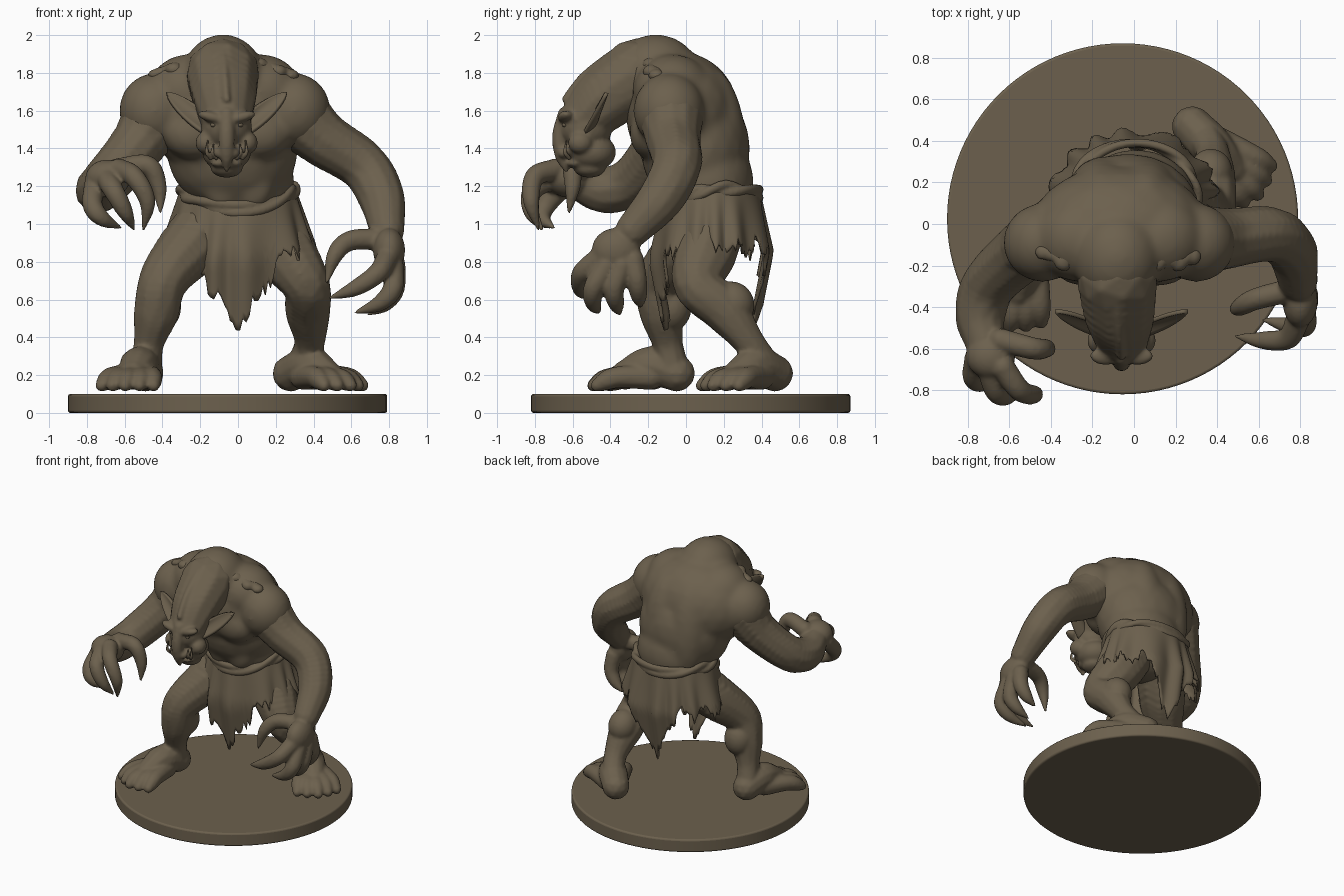
import bpy, bmesh, math, random
from mathutils import Vector, Matrix

random.seed(4)
if "Cube" in bpy.data.objects:
    bpy.data.objects.remove(bpy.data.objects["Cube"])

clay = bpy.data.materials.new("brown_clay")
clay.use_nodes = True
clay.diffuse_color = (.15, .118, .075, 1)
clay.node_tree.nodes["Principled BSDF"].inputs["Base Color"].default_value = clay.diffuse_color


def unit_ball(detail):
    """Points and faces of a ball, made once and copied for every lump."""
    bm = bmesh.new()
    bmesh.ops.create_icosphere(bm, subdivisions=detail, radius=1)
    shape = [v.co.copy() for v in bm.verts], [[v.index for v in f.verts] for f in bm.faces]
    bm.free()
    return shape


COARSE, FINE = unit_ball(2), unit_ball(3)


def finish(name, bm):
    """Turn a bmesh into a smooth, coloured object."""
    mesh = bpy.data.meshes.new(name)
    bm.to_mesh(mesh)
    bm.free()
    mesh.materials.append(clay)
    mesh.shade_smooth()
    ob = bpy.data.objects.new(name, mesh)
    bpy.context.collection.objects.link(ob)
    return ob


def blend(ob, voxel, passes):
    """Melt overlapping lumps into one skin."""
    rem = ob.modifiers.new("skin", "REMESH")
    rem.mode = "VOXEL"
    rem.voxel_size = voxel
    rem.use_smooth_shade = True
    smooth = ob.modifiers.new("soften", "SMOOTH")
    smooth.factor = .5
    smooth.iterations = passes


def ball(bm, centre, radii, tilt=0, axis="X", shape=FINE):
    m = Matrix.Translation(centre) @ Matrix.Rotation(tilt, 4, axis) @ Matrix.Diagonal((*radii, 1))
    verts = [bm.verts.new(m @ co) for co in shape[0]]
    for face in shape[1]:
        bm.faces.new([verts[i] for i in face])


def tube(bm, points):
    """Chain of balls along a spline; each point is x, y, z, radius."""
    p = [Vector(q) for q in points]
    p = [p[0] * 2 - p[1]] + p + [p[-1] * 2 - p[-2]]
    for a, b, c, d in zip(p, p[1:], p[2:], p[3:]):
        steps = max(2, int((c - b).xyz.length / (.25 * max(.02, min(b.w, c.w)))))
        for i in range(steps + 1):
            t = i / steps
            q = (b * 2 + (c - a) * t + (a * 2 - b * 5 + c * 4 - d) * t ** 2
                 + (b * 3 - a - c * 3 + d) * t ** 3) / 2
            ball(bm, q.xyz, [max(q.w, .006)] * 3, shape=COARSE)


def finger(bm, *joints):
    """Thick knuckled finger that ends in a claw."""
    tube(bm, [(*j, r) for j, r in zip(joints, (.06, .055, .044, .01))])


def foot(bm, x, y, angle):
    """Heel, arch and five fanned toes."""
    def at(dist, turn, z, r):
        a = angle + turn
        return (x + dist * math.cos(a), y + dist * math.sin(a), z, r)
    tube(bm, [at(0, 0, .21, .1), at(.14, 0, .25, .105), at(.28, 0, .2, .08)])
    for k in range(-2, 3):
        reach = .455 - .015 * abs(k)
        tube(bm, [at(.14, k * .15, .19, .07), at(.3, k * .17, .19, .06),
                  at(reach - .06, k * .17, .175, .055), at(reach, k * .17, .145, .034)])


def sheet(name, fn, nu, nv, thick):
    """Thin surface from a function of two parameters."""
    bm = bmesh.new()
    rows = [[bm.verts.new(fn(i / nu, j / nv)) for j in range(nv + 1)] for i in range(nu + 1)]
    for r, s in zip(rows, rows[1:]):
        for j in range(nv):
            bm.faces.new((r[j], s[j], s[j + 1], r[j + 1]))
    bmesh.ops.remove_doubles(bm, verts=bm.verts, dist=.0005)
    bmesh.ops.recalc_face_normals(bm, faces=bm.faces)
    ob = finish(name, bm)
    solid = ob.modifiers.new("thickness", "SOLIDIFY")
    solid.thickness = thick
    solid.offset = 0


# Round base
bm = bmesh.new()
bmesh.ops.create_cone(bm, cap_ends=True, segments=96, radius1=.845, radius2=.845, depth=.1,
                      matrix=Matrix.Translation((-.055, .025, .05)))
base = finish("round_base", bm)
bevel = base.modifiers.new("edge", "BEVEL")
bevel.width = .012
bevel.segments = 3
bevel.limit_method = "ANGLE"
bpy.context.view_layer.objects.active = base
base.select_set(True)
bpy.ops.object.shade_smooth_by_angle()
base.select_set(False)

# Torso: broad back, hump, shoulders and chest
torso = bmesh.new()
ball(torso, (0, .13, 1.06), (.27, .22, .18))
ball(torso, (.01, .11, 1.22), (.29, .25, .27))
ball(torso, (-.03, .05, 1.4), (.35, .29, .34))
ball(torso, (-.07, -.02, 1.58), (.43, .3, .33))
ball(torso, (-.08, -.16, 1.8), (.21, .23, .205))
for side in (-1, 1):
    ball(torso, (-.06 + side * .17, -.18, 1.48), (.17, .12, .14))
    ball(torso, (-.05 + side * .1, .17, 1.45), (.16, .15, .38), .1)
    ball(torso, (-.07 + side * .19, -.07, 1.7), (.22, .21, .2))
    ball(torso, (-.07 + side * .37, -.09, 1.6), (.19, .19, .2))
    ball(torso, (side * .08, -.09, 1.22), (.11, .07, .15))
blend(finish("torso", torso), .02, 9)

# Neck with crest and a row of shoulder tufts
body = bmesh.new()
tube(body, [(-.08, -.26, 1.785, .2), (-.07, -.42, 1.67, .175), (-.06, -.54, 1.55, .135)])
tube(body, [(-.08, -.2, 1.985, .014), (-.08, -.36, 1.915, .025), (-.07, -.54, 1.785, .022),
            (-.06, -.64, 1.66, .02)])
for i in range(22):
    t = i / 10.5 - 1
    size = random.uniform(.025, .04)
    ball(body, (-.08 + .36 * t, -.13 - random.uniform(0, .06), 1.95 - .13 * abs(t) - size),
         (size * 1.3, size * 1.3, size))

# Head
ball(body, (-.06, -.53, 1.51), (.135, .14, .13))
ball(body, (-.06, -.5, 1.38), (.13, .13, .1))
ball(body, (-.06, -.51, 1.295), (.085, .085, .05))
ball(body, (-.06, -.6, 1.385), (.1, .06, .035))
ball(body, (-.06, -.58, 1.32), (.085, .055, .025))
tube(body, [(-.06, -.64, 1.58, .042), (-.06, -.665, 1.47, .045), (-.06, -.66, 1.37, .038),
            (-.06, -.635, 1.285, .014)])
for side in (-1, 1):
    ball(body, (-.06 + side * .075, -.635, 1.565), (.08, .045, .03), side * -.25, "Y")
    ball(body, (-.06 + side * .11, -.56, 1.43), (.055, .065, .06))
    ball(body, (-.06 + side * .035, -.65, 1.375), (.035, .03, .028))

# Arms
tube(body, [(-.44, -.08, 1.57, .18), (-.53, -.13, 1.42, .15), (-.69, -.28, 1.23, .135),
            (-.74, -.43, 1.18, .125), (-.72, -.57, 1.22, .095)])
ball(body, (-.69, -.63, 1.24), (.12, .12, .1), -.3)
finger(body, (-.64, -.56, 1.29), (-.48, -.6, 1.31), (-.42, -.6, 1.2), (-.41, -.62, 1.06))
finger(body, (-.63, -.69, 1.29), (-.55, -.8, 1.25), (-.48, -.82, 1.12), (-.5, -.78, .97))
finger(body, (-.7, -.69, 1.25), (-.66, -.81, 1.18), (-.6, -.82, 1.07), (-.55, -.76, .97))
finger(body, (-.76, -.65, 1.2), (-.77, -.74, 1.1), (-.72, -.76, 1.03), (-.62, -.7, .98))
tube(body, [(.3, -.08, 1.59, .18), (.45, -.07, 1.45, .15), (.66, -.05, 1.31, .135),
            (.76, -.13, 1.14, .125), (.79, -.28, .97, .095)])
ball(body, (.8, -.37, .86), (.085, .13, .12))
finger(body, (.75, -.32, .92), (.59, -.36, .91), (.51, -.4, .83), (.47, -.42, .69))
finger(body, (.79, -.46, .82), (.74, -.55, .74), (.62, -.56, .66), (.49, -.54, .61))
finger(body, (.82, -.42, .78), (.82, -.49, .66), (.75, -.49, .58), (.62, -.46, .53))
finger(body, (.83, -.34, .78), (.83, -.38, .66), (.78, -.37, .58), (.69, -.35, .52))
finger(body, (.82, -.28, .81), (.83, -.26, .7), (.79, -.25, .62), (.72, -.24, .56))

# Legs and feet
tube(body, [(.15, .15, 1.02, .17), (.24, .11, .86, .17), (.36, .06, .68, .13),
            (.37, .2, .55, .125), (.38, .33, .38, .085), (.34, .42, .24, .09)])
ball(body, (.37, .25, .58), (.105, .11, .12), .6)
foot(body, .28, .47, math.atan2(-.3, .29))
tube(body, [(-.14, .11, 1.02, .17), (-.25, .01, .88, .17), (-.39, -.13, .71, .135),
            (-.43, -.13, .55, .125), (-.47, -.1, .38, .085), (-.49, -.07, .23, .09)])
ball(body, (-.41, -.08, .56), (.11, .11, .13))
foot(body, -.49, -.05, math.atan2(-.45, -.11))
blend(finish("head_and_limbs", body), .011, 5)

# Ears, eyes and tusks
for side, word in ((1, "left"), (-1, "right")):
    def ear(u, v, side=side):
        w = (v - .5) * .12 * (1 - u) ** .75 * (.65 + u)
        cup = .035 * (1 - u) * math.cos(math.pi * (v - .5))
        return (-.06 + side * (.1 + .22 * u - w * .55), -.52 + .1 * u + w * .5 + cup,
                1.52 + .175 * u + w)
    sheet(word + "_ear", ear, 12, 8, .02)
    bm = bmesh.new()
    ball(bm, (-.06 + side * .07, -.64, 1.525), (.017, .016, .013))
    finish(word + "_eye", bm)
    bm = bmesh.new()
    for off, top in ((.055, 1.42), (.085, 1.44)):
        tube(bm, [(-.06 + side * off, -.62, 1.35, .012), (-.06 + side * (off + .02), -.64, 1.38, .011),
                  (-.06 + side * (off + .015), -.635, top, .004)])
    blend(finish(word + "_tusks", bm), .005, 2)


# Ragged loincloth
def waist(a):
    return 1.15 + .03 * math.cos(2 * a) + .04 * math.sin(a)


def away(a, centre):
    return abs((a - centre + math.pi) % math.tau - math.pi)


COLUMNS = 150
rags = [random.uniform(0, .08) for _ in range(COLUMNS)]


def cloth(u, v):
    a = math.tau * u
    front, back = away(a, -math.pi / 2), away(a, math.pi / 2)
    hem = .95 - rags[round(u * COLUMNS) % COLUMNS] - .07 * abs(math.sin(a * 7))
    hem -= .4 * max(0, 1 - front / .75) + .36 * max(0, 1 - back / .5) ** .8
    z = waist(a) + (hem - waist(a)) * v
    flare = min(1, (waist(a) - z) / .3)
    fold = .02 * flare * math.sin(a * 13 + 2 * math.sin(a * 3))
    drop = max(0, .85 - z) * .2
    rx, ry = .3 + .09 * flare + fold, .26 + .05 * flare + fold - drop
    return (rx * math.cos(a), .13 + ry * math.sin(a), z)


sheet("loincloth", cloth, COLUMNS, 14, .016)

# Rolled cloth waistband
bm = bmesh.new()
for phase in (0, math.pi):
    for i in range(160):
        a = math.tau * i / 160
        twist = a * 3 + phase + math.sin(a * 2)
        r = .012 * math.cos(twist)
        ball(bm, ((.3 + r) * math.cos(a), .13 + (.26 + r) * math.sin(a),
                  waist(a) + .022 * math.sin(twist)), (.022, .022, .026), shape=COARSE)
blend(finish("waistband", bm), .009, 4)
